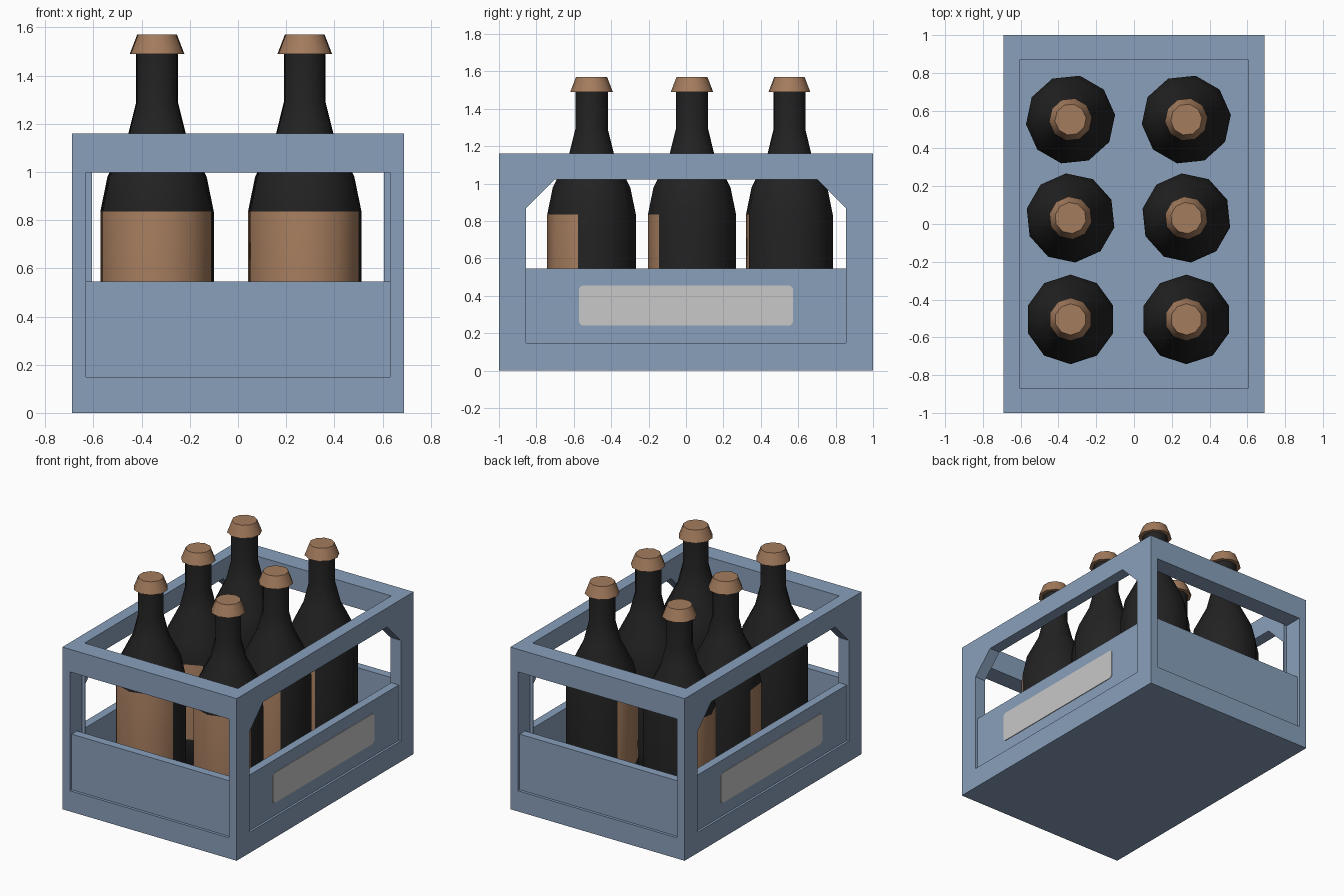
import bpy, bmesh, math
from mathutils import Vector

if "Cube" in bpy.data.objects:
    bpy.data.objects.remove(bpy.data.objects["Cube"])


def material(name, rgb):
    m = bpy.data.materials.new(name)
    m.diffuse_color = (*rgb, 1)
    m.use_nodes = True
    m.node_tree.nodes["Principled BSDF"].inputs["Base Color"].default_value = m.diffuse_color
    return m


BLUE = material("crate_blue", (0.25, 0.35, 0.50))
DARK = material("dark_glass", (0.016, 0.016, 0.016))
TAN = material("tan_label", (0.37, 0.20, 0.11))
GREY = material("light_grey", (0.58, 0.58, 0.58))


def make_object(name, bm, *mats):
    bmesh.ops.recalc_face_normals(bm, faces=bm.faces)
    me = bpy.data.meshes.new(name)
    bm.to_mesh(me)
    bm.free()
    for m in mats:
        me.materials.append(m)
    ob = bpy.data.objects.new(name, me)
    bpy.context.collection.objects.link(ob)
    return ob


def prism(name, outline, axis, lo, hi, mat):
    """Extrude a 2D outline along x (outline is y,z) or y (outline is x,z)."""
    bm = bmesh.new()
    place = (lambda p: (lo, *p)) if axis == "x" else (lambda p: (p[0], lo, p[1]))
    face = bm.faces.new([bm.verts.new(place(p)) for p in outline])
    new = bmesh.ops.extrude_face_region(bm, geom=[face])["geom"]
    shift = Vector((hi - lo, 0, 0)) if axis == "x" else Vector((0, hi - lo, 0))
    bmesh.ops.translate(bm, vec=shift,
                        verts=[v for v in new if isinstance(v, bmesh.types.BMVert)])
    return make_object(name, bm, mat)


def rect(w, z0, z1):
    return [(-w, z0), (w, z0), (w, z1), (-w, z1)]


def rounded_rect(w, z0, z1, r):
    pts = []
    corners = [(w - r, z1 - r), (-w + r, z1 - r), (-w + r, z0 + r), (w - r, z0 + r)]
    for i, (cy, cz) in enumerate(corners):
        for k in range(4):
            a = math.radians(90 * i + 30 * k)
            pts.append((cy + r * math.cos(a), cz + r * math.sin(a)))
    return pts


# Crate frame: solid box minus interior and window openings
crate = prism("crate_frame", rect(0.69, 0, 1.16), "y", -1, 1, BLUE)
side_window = [(-0.855, 0.148), (0.855, 0.148), (0.855, 0.868),
               (0.70, 1.023), (-0.70, 1.023), (-0.855, 0.868)]
cutters = [
    prism("cut_interior", rect(0.607, 0.08, 1.4), "y", -0.867, 0.867, BLUE),
    prism("cut_sides", side_window, "x", -1, 1, BLUE),
    prism("cut_front", rect(0.63, 0.148, 0.998), "y", -1.2, -0.862, BLUE),
    prism("cut_back", rect(0.63, 0.148, 0.998), "y", 0.862, 1.2, BLUE),
]
bpy.context.view_layer.objects.active = crate
for c in cutters:
    mod = crate.modifiers.new("cut", "BOOLEAN")
    mod.operation, mod.solver, mod.object = "DIFFERENCE", "EXACT", c
    bpy.ops.object.modifier_apply(modifier=mod.name)
for c in cutters:
    bpy.data.objects.remove(c)

# Recessed lower panels and the side plates
for s, end, side in ((-1, "front", "left"), (1, "back", "right")):
    prism(end + "_panel", rect(0.63, 0.148, 0.545), "y", s * 0.92, s * 0.98, BLUE)
    prism(side + "_panel", rect(0.855, 0.148, 0.545), "x", s * 0.614, s * 0.674, BLUE)
    prism(side + "_plate", rounded_rect(0.573, 0.24, 0.455, 0.025), "x",
          s * 0.672, s * 0.679, GREY)


def lathe(name, profile, mats, turn, label_ring=None):
    """Ten-sided turned shape; label_ring gets the second material on 4 faces."""
    n = 10
    bm = bmesh.new()
    rings = []
    for r, z in profile:
        ring = []
        for k in range(n):
            a = math.radians(turn - 18 - 36 * k)
            ring.append(bm.verts.new((r * math.cos(a), r * math.sin(a), z)))
        rings.append(ring)
    for i in range(len(rings) - 1):
        for k in range(n):
            j = (k + 1) % n
            f = bm.faces.new((rings[i][k], rings[i][j], rings[i + 1][j], rings[i + 1][k]))
            if i == label_ring and k < 4:
                f.material_index = 1
    bm.faces.new(rings[0])
    bm.faces.new(rings[-1])
    ob = make_object(name, bm, *mats)
    bpy.ops.object.select_all(action="DESELECT")
    ob.select_set(True)
    bpy.context.view_layer.objects.active = ob
    bpy.ops.object.shade_smooth_by_angle(angle=math.radians(45))
    return ob


# Six bottles with caps, each row turned differently
bottle_profile = [(0.21, 0.08), (0.237, 0.11), (0.237, 0.30), (0.237, 0.835),
                  (0.207, 0.98), (0.122, 1.15), (0.087, 1.29), (0.087, 1.50)]
cap_profile = [(0.114, 1.49), (0.083, 1.57)]
for row, (y, turn) in enumerate(((-0.505, 0), (0.032, -30), (0.553, -48))):
    for x, col in ((-0.336, "left"), (0.277, "right")):
        tag = f"{col}_{row + 1}"
        bottle = lathe("bottle_" + tag, bottle_profile, (DARK, TAN), turn, 2)
        cap = lathe("cap_" + tag, cap_profile, (TAN,), turn)
        bottle.location = cap.location = (x, y, 0)
